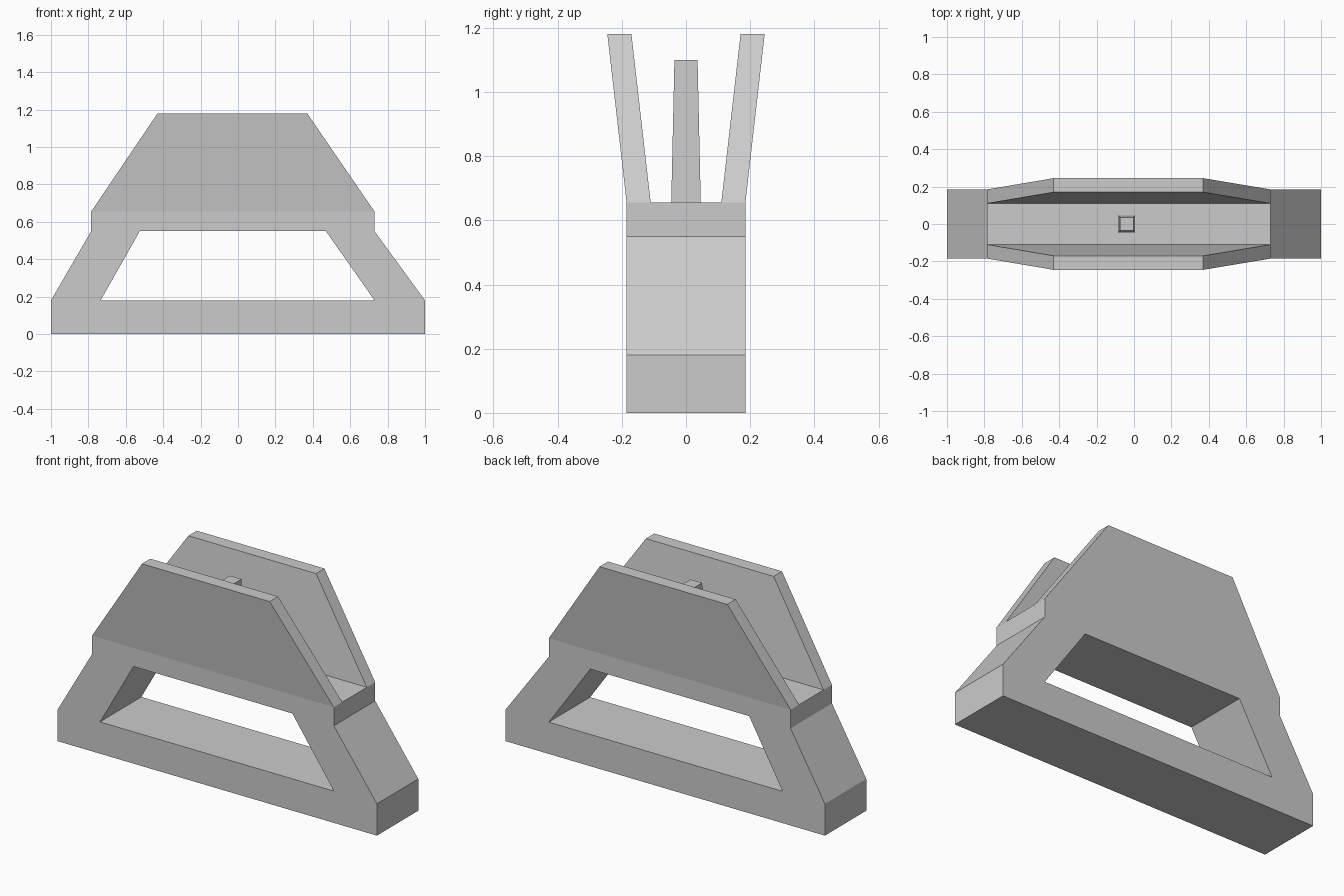
import bpy
import bmesh

cube = bpy.data.objects.get("Cube")
if cube:
    bpy.data.objects.remove(cube, do_unlink=True)

grey = bpy.data.materials.new("plain grey")
grey.use_nodes = True
colour = (0.6, 0.6, 0.6, 1)
grey.diffuse_color = colour
grey.node_tree.nodes["Principled BSDF"].inputs["Base Color"].default_value = colour


def finish(bm, name):
    bmesh.ops.recalc_face_normals(bm, faces=bm.faces)
    mesh = bpy.data.meshes.new(name)
    bm.to_mesh(mesh)
    bm.free()
    mesh.materials.append(grey)
    obj = bpy.data.objects.new(name, mesh)
    bpy.context.collection.objects.link(obj)
    return obj


def loft(name, lower, upper):
    """Solid between two rectangles, each (x0, x1, y0, y1, z)."""
    bm = bmesh.new()
    rings = []
    for x0, x1, y0, y1, z in (lower, upper):
        corners = ((x0, y0), (x1, y0), (x1, y1), (x0, y1))
        rings.append([bm.verts.new((x, y, z)) for x, y in corners])
    a, b = rings
    bm.faces.new(a)
    bm.faces.new(b)
    for i in range(4):
        j = (i + 1) % 4
        bm.faces.new((a[i], a[j], b[j], b[i]))
    return finish(bm, name)


# Frame: side panels sharing corners around the opening, extruded in depth
depth = 0.185
base, step, shelf, deck = 0, 0.18, 0.55, 0.655
points = {
    "base_l": (-1, base), "base_r": (1, base),
    "foot_l": (-1, step), "foot_r": (1, step),
    "hole_l": (-0.735, step), "hole_r": (0.73, step),
    "neck_l": (-0.785, shelf), "neck_r": (0.73, shelf),
    "arch_l": (-0.525, shelf), "arch_r": (0.47, shelf),
    "deck_l": (-0.785, deck), "deck_r": (0.73, deck),
}
panels = (
    "base_l base_r foot_r hole_r hole_l foot_l",
    "hole_r foot_r neck_r arch_r",
    "foot_l hole_l arch_l neck_l",
    "neck_l arch_l arch_r neck_r deck_r deck_l",
)
bm = bmesh.new()
verts = {k: bm.verts.new((x, -depth, z)) for k, (x, z) in points.items()}
faces = [bm.faces.new([verts[k] for k in panel.split()]) for panel in panels]
extruded = bmesh.ops.extrude_face_region(bm, geom=faces, use_keep_orig=True)
moved = [g for g in extruded["geom"] if isinstance(g, bmesh.types.BMVert)]
bmesh.ops.translate(bm, verts=moved, vec=(0, 2 * depth, 0))
finish(bm, "frame")

# Flared side plates
for name, s in (("front_plate", -1), ("back_plate", 1)):
    loft(name,
         (-0.785, 0.73, s * 0.11, s * depth, deck),
         (-0.43, 0.37, s * 0.17, s * 0.245, 1.18))

# Tapered centre post
cx = -0.04
loft("centre_post",
     (cx - 0.046, cx + 0.046, -0.046, 0.046, deck),
     (cx - 0.036, cx + 0.036, -0.036, 0.036, 1.1))
